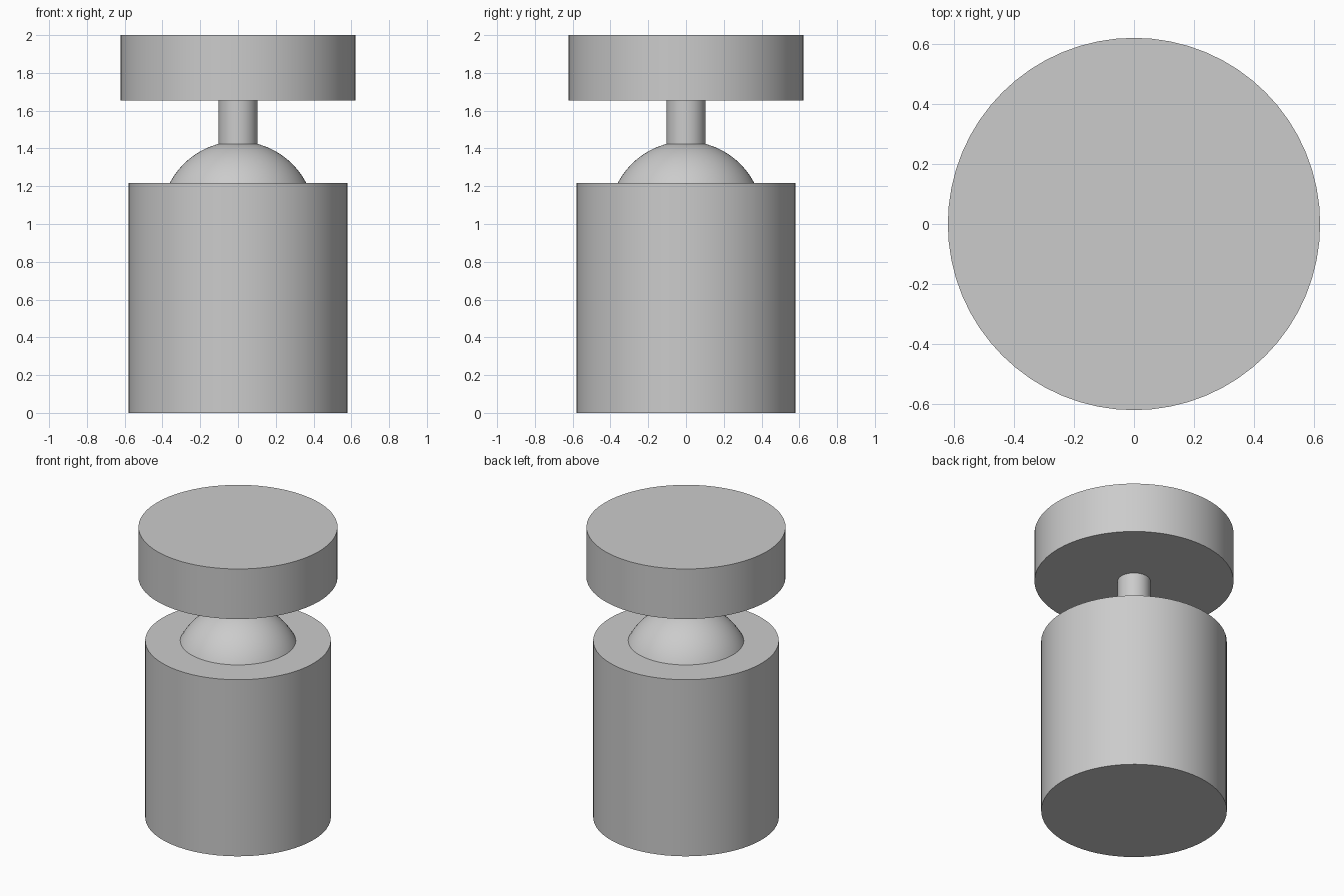
import bpy
from math import radians

cube = bpy.data.objects.get("Cube")
if cube:
    bpy.data.objects.remove(cube, do_unlink=True)

# One plain grey for the whole model
grey = bpy.data.materials.new("light_grey")
grey.use_nodes = True
colour = (0.6, 0.6, 0.6, 1.0)
grey.diffuse_color = colour
grey.node_tree.nodes["Principled BSDF"].inputs["Base Color"].default_value = colour


def finish(name):
    obj = bpy.context.object
    obj.name = name
    obj.data.materials.append(grey)
    bpy.ops.object.shade_smooth_by_angle(angle=radians(30))


def cylinder(name, radius, bottom, top):
    bpy.ops.mesh.primitive_cylinder_add(
        vertices=64, radius=radius, depth=top - bottom,
        location=(0, 0, (bottom + top) / 2))
    finish(name)


# Socket body
cylinder("socket_body", 0.58, 0, 1.217)

# Ball seated in the socket, its top showing as a dome
bpy.ops.mesh.primitive_uv_sphere_add(
    segments=64, ring_count=32, radius=0.407, location=(0, 0, 1.03))
finish("ball")

# Stem rising from the ball, sunk slightly into both neighbours
cylinder("stem", 0.103, 1.38, 1.67)

# Round cap
cylinder("cap", 0.622, 1.655, 2)
